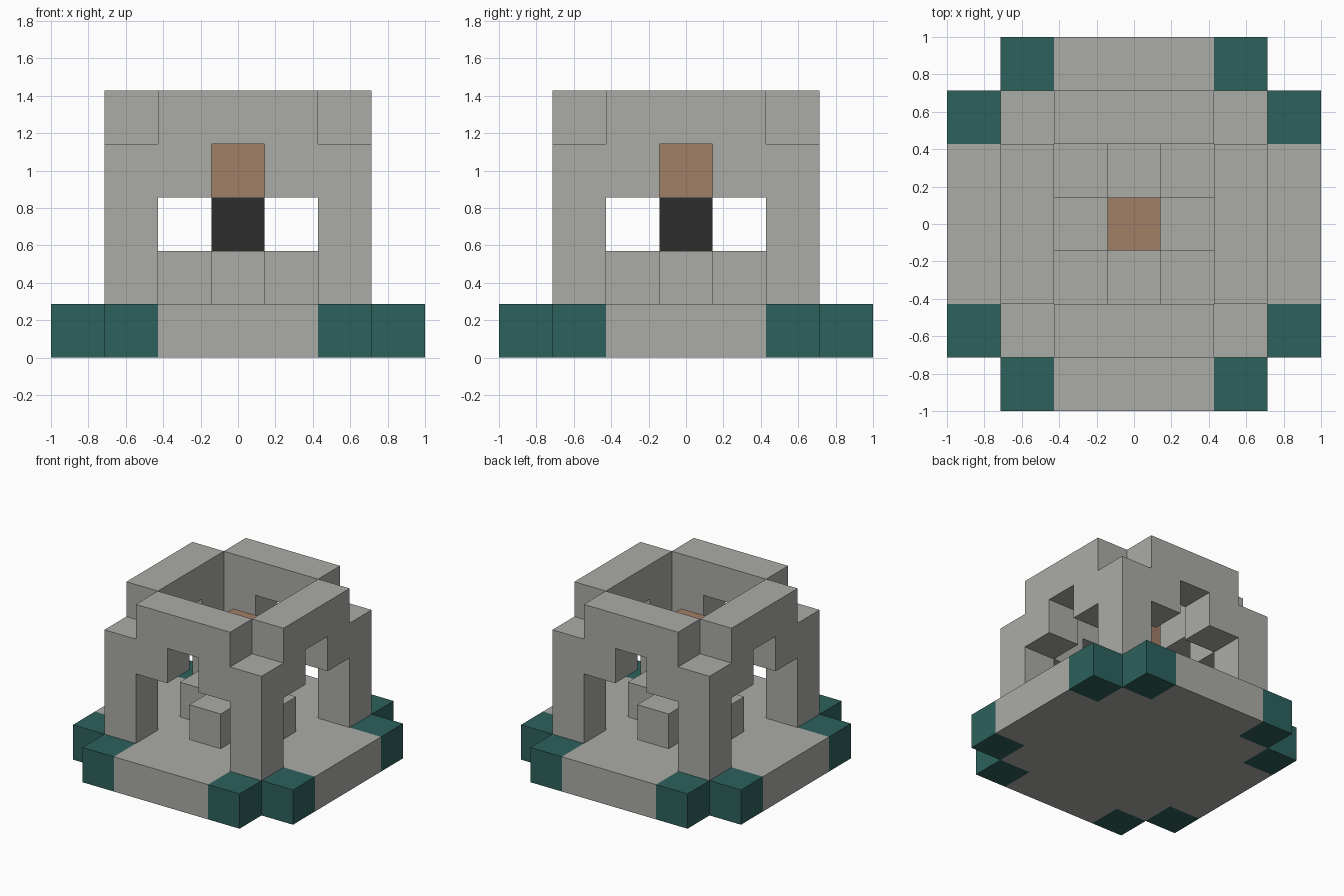
import bpy, bmesh, math
from mathutils import Vector

cube = bpy.data.objects.get("Cube")
if cube:
    bpy.data.objects.remove(cube, do_unlink=True)

U = 2 / 7  # edge of one block


def material(name, rgb):
    m = bpy.data.materials.new(name)
    m.use_nodes = True
    m.diffuse_color = (*rgb, 1)
    bsdf = next(n for n in m.node_tree.nodes if n.type == 'BSDF_PRINCIPLED')
    bsdf.inputs["Base Color"].default_value = (*rgb, 1)
    return m


stone = material("stone_grey", (0.41, 0.41, 0.39))
teal = material("dark_teal", (0.026, 0.12, 0.107))
copper = material("copper_brown", (0.35, 0.21, 0.133))
black = material("soot_black", (0.026, 0.026, 0.026))

# Block layout by grid cell (x, y, layer)
span = range(-3, 4)
inner = range(-2, 3)
tiles = {(x, y, 0) for x in span for y in span if sorted((abs(x), abs(y))) == [2, 3]}
base = {(x, y, 0) for x in span for y in span if abs(x) + abs(y) < 6} - tiles
ring = [(x, y) for x in inner for y in inner if max(abs(x), abs(y)) == 2]
posts = {(x, y, z) for x in (-2, 2) for y in (-2, 2) for z in (1, 2, 3)}
arches = {(x, y, 3) for x, y in ring if min(abs(x), abs(y)) == 1}
rim = {(x, y, 4) for x, y in ring if min(abs(x), abs(y)) < 2}
pedestal = {(x, y, 1) for x in inner for y in inner if abs(x) + abs(y) <= 1}

parts = [
    ("base_slab", base, stone),
    ("base_corner_tiles", tiles, teal),
    ("arched_walls", posts | arches | rim, stone),
    ("cross_pedestal", pedestal, stone),
    ("core_lower_block", {(0, 0, 2)}, black),
    ("core_upper_block", {(0, 0, 3)}, copper),
]
occupied = set().union(*(cells for _, cells, _ in parts))


def build_part(name, cells, mat):
    """Make the outer skin of a group of blocks, leaving out buried faces."""
    bm = bmesh.new()
    for cell in sorted(cells):
        centre = Vector(cell) + Vector((0, 0, 0.5))
        for axis in range(3):
            for sign in (-1, 1):
                n = Vector((0, 0, 0))
                n[axis] = sign
                if tuple(int(c + d) for c, d in zip(cell, n)) in occupied:
                    continue
                a = Vector((0, 0, 0))
                a[(axis + 1) % 3] = 0.5
                b = n.cross(a)
                mid = centre + n / 2
                corners = (mid - a - b, mid + a - b, mid + a + b, mid - a + b)
                bm.faces.new([bm.verts.new(p * U) for p in corners])
    bmesh.ops.remove_doubles(bm, verts=bm.verts, dist=U / 100)
    bmesh.ops.dissolve_limit(bm, angle_limit=math.radians(1),
                             verts=bm.verts, edges=bm.edges)
    mesh = bpy.data.meshes.new(name)
    bm.to_mesh(mesh)
    bm.free()
    mesh.materials.append(mat)
    bpy.context.collection.objects.link(bpy.data.objects.new(name, mesh))


for part in parts:
    build_part(*part)
